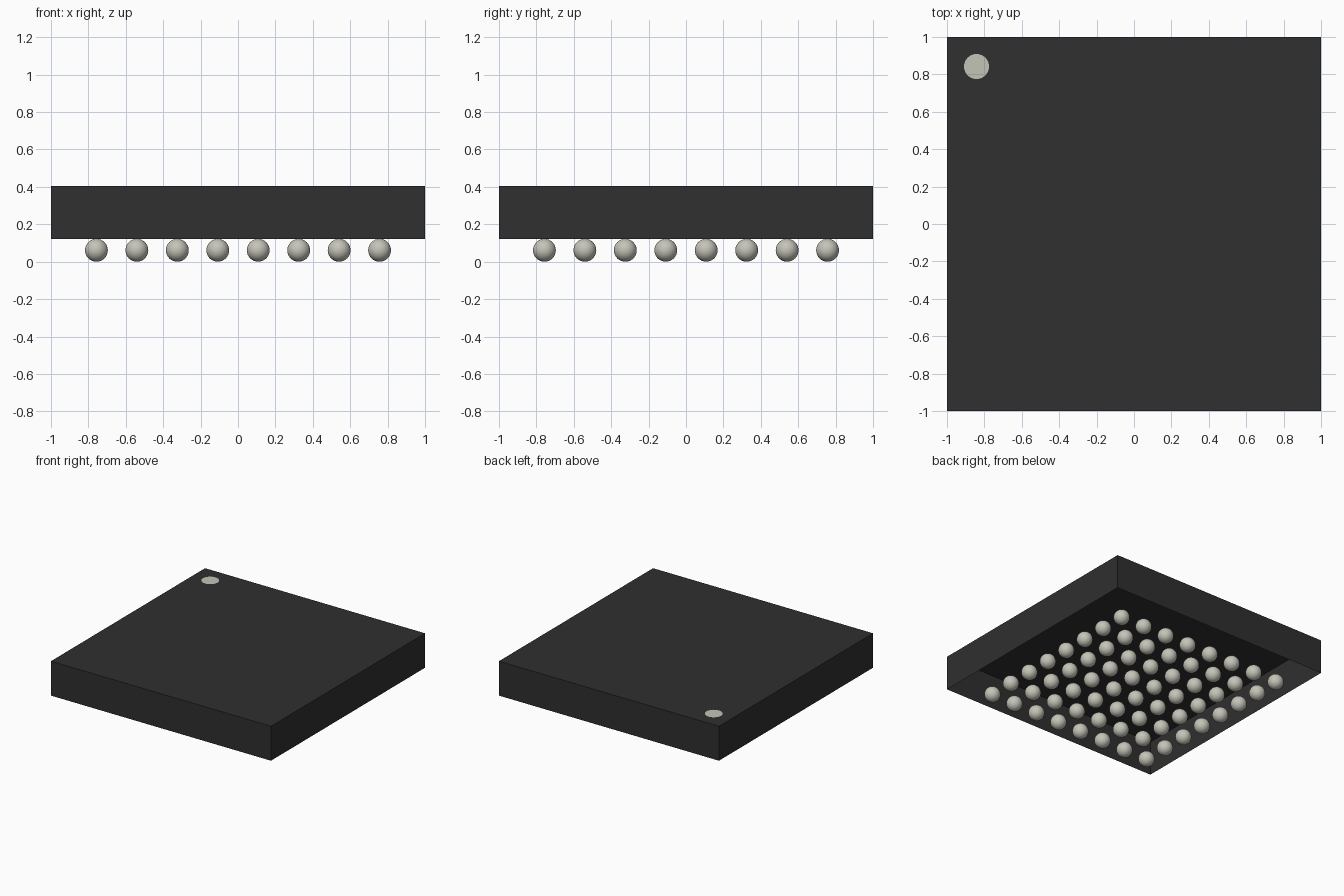
import bpy
import bmesh
from mathutils import Matrix

if "Cube" in bpy.data.objects:
    bpy.data.objects.remove(bpy.data.objects["Cube"], do_unlink=True)

BASE, TOP = 0.122, 0.405      # shell heights
BALL_R = 0.061
COUNT, REACH = 8, 0.757       # balls per row, outermost ball position


def material(name, color):
    mat = bpy.data.materials.new(name)
    mat.use_nodes = True
    mat.diffuse_color = color
    bsdf = next(n for n in mat.node_tree.nodes if n.type == "BSDF_PRINCIPLED")
    bsdf.inputs["Base Color"].default_value = color
    bsdf.inputs["Roughness"].default_value = 0.7
    return mat


def add_object(name, bm, mat, smooth=False):
    mesh = bpy.data.meshes.new(name)
    for face in bm.faces:
        face.smooth = smooth
    bm.to_mesh(mesh)
    bm.free()
    mesh.materials.append(mat)
    obj = bpy.data.objects.new(name, mesh)
    bpy.context.collection.objects.link(obj)
    return obj


charcoal = material("charcoal plastic", (0.029, 0.029, 0.029, 1))
solder = material("pale solder grey", (0.56, 0.55, 0.48, 1))

# Package shell: thin-walled box, open underneath
bm = bmesh.new()
place = Matrix.Translation((0, 0, (BASE + TOP) / 2)) @ Matrix.Diagonal((2, 2, TOP - BASE, 1))
bmesh.ops.create_cube(bm, size=1, matrix=place)
bm.normal_update()
floor = [f for f in bm.faces if f.normal.z < -0.5]
bmesh.ops.delete(bm, geom=floor, context="FACES_ONLY")
add_object("package_shell", bm, charcoal)

# Corner marker: flat disc on the top
bm = bmesh.new()
bmesh.ops.create_circle(bm, cap_ends=True, segments=32, radius=0.067,
                        matrix=Matrix.Translation((-0.842, 0.842, TOP + 0.002)))
bm.normal_update()
if any(f.normal.z < 0 for f in bm.faces):
    bmesh.ops.reverse_faces(bm, faces=bm.faces[:])
add_object("corner_marker", bm, solder)

# Contact balls: square grid beneath the shell
bm = bmesh.new()
step = 2 * REACH / (COUNT - 1)
for i in range(COUNT):
    for j in range(COUNT):
        spot = Matrix.Translation((i * step - REACH, j * step - REACH, BALL_R))
        bmesh.ops.create_uvsphere(bm, u_segments=32, v_segments=16, radius=BALL_R, matrix=spot)
add_object("contact_balls", bm, solder, smooth=True)
